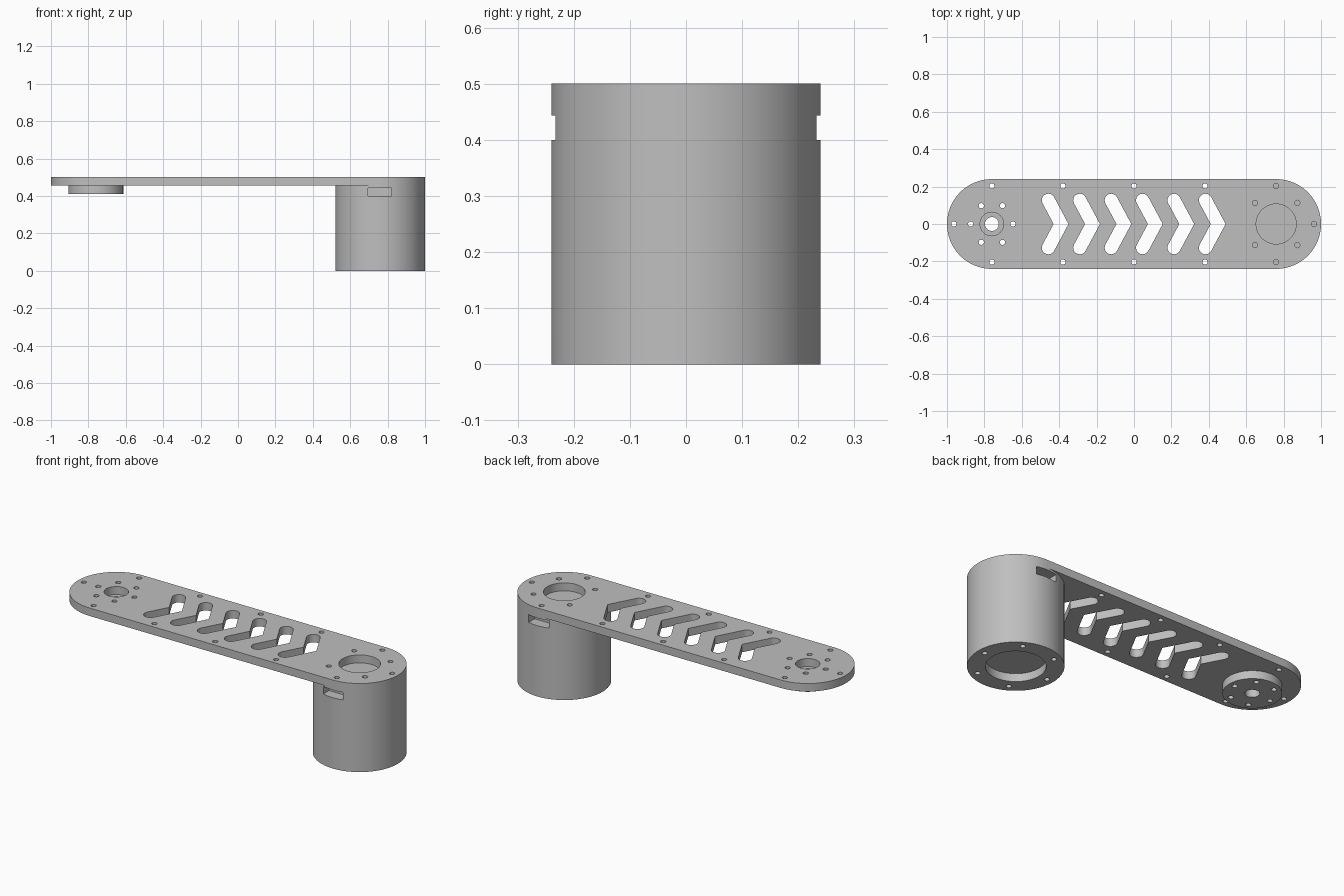
import bpy, bmesh
from math import sin, cos, pi, atan2, radians

if "Cube" in bpy.data.objects:
    bpy.data.objects.remove(bpy.data.objects["Cube"])

R, END = 0.24, 0.76            # arm half width, distance of each end centre
TOP, UNDER = 0.5, 0.455        # arm plate top and underside
HOLE = 0.014                   # screw hole radius

grey = bpy.data.materials.new("plain grey")
grey.use_nodes = True
grey.diffuse_color = (0.52, 0.52, 0.52, 1)
grey.node_tree.nodes["Principled BSDF"].inputs["Base Color"].default_value = grey.diffuse_color


def arc(x, y, r, start=0.0, sweep=2 * pi, n=24):
    """Points along an arc; a full circle leaves out the repeated end."""
    count = n if sweep >= 2 * pi else n + 1
    return [(x + r * cos(start + sweep * i / n), y + r * sin(start + sweep * i / n))
            for i in range(count)]


def ring(x, r, count, first=0.0):
    """Screw holes evenly spaced around an end centre."""
    return [arc(x + r * cos(first + 2 * pi * i / count),
                r * sin(first + 2 * pi * i / count), HOLE, n=16) for i in range(count)]


def prisms(name, parts):
    """One mesh of upright prisms from (outline, bottom, top)."""
    bm = bmesh.new()
    for outline, z0, z1 in parts:
        face = bm.faces.new([bm.verts.new((x, y, z0)) for x, y in outline])
        new = bmesh.ops.extrude_face_region(bm, geom=[face])["geom"]
        verts = [v for v in new if isinstance(v, bmesh.types.BMVert)]
        bmesh.ops.translate(bm, verts=verts, vec=(0, 0, z1 - z0))
    bmesh.ops.recalc_face_normals(bm, faces=bm.faces)
    mesh = bpy.data.meshes.new(name)
    bm.to_mesh(mesh)
    bm.free()
    ob = bpy.data.objects.new(name, mesh)
    bpy.context.collection.objects.link(ob)
    mesh.materials.append(grey)
    return ob


def finish(ob, cuts):
    """Cut the openings, then smooth the round walls."""
    cutter = prisms("cutter", cuts)
    mod = ob.modifiers.new("openings", 'BOOLEAN')
    mod.operation, mod.solver, mod.object = 'DIFFERENCE', 'EXACT', cutter
    bpy.ops.object.select_all(action='DESELECT')
    ob.select_set(True)
    bpy.context.view_layer.objects.active = ob
    bpy.ops.object.modifier_apply(modifier=mod.name)
    bpy.data.objects.remove(cutter)
    bpy.ops.object.shade_smooth_by_angle(angle=radians(30))


def chevron(x):
    """Bent slot with round ends, pointing to +x."""
    w, dx, dy = 0.035, -0.068, 0.127
    tilt = atan2(dy, dx)
    half = w / sin(tilt)
    upper = arc(x + dx, dy, w, tilt - pi / 2, pi, 12)
    lower = [(px, -py) for px, py in reversed(upper)]
    return [(x + half, 0)] + upper + [(x - half, 0)] + lower


def box(x0, x1, y0, y1):
    return [(x0, y0), (x1, y0), (x1, y1), (x0, y1)]


# Arm plate: rounded bar with chevron windows, bores and screw holes
plate = prisms("arm_plate", [(arc(END, 0, R, -pi / 2, pi, 40)
                              + arc(-END, 0, R, pi / 2, pi, 40), UNDER, TOP)])
openings = [chevron(-0.39 + 0.168 * i) for i in range(6)]
openings += [arc(s * x, side * 0.203, HOLE, n=16)
             for x, signs in ((0, (1,)), (0.38, (-1, 1)), (END, (-1, 1)))
             for s in signs for side in (-1, 1)]
openings += [arc(s * 0.963, 0, HOLE, n=16) for s in (-1, 1)]
openings += ring(END, 0.16, 4, pi / 4) + ring(-END, 0.113, 6)
openings += [arc(END, 0, 0.107, n=48), arc(-END, 0, 0.063, n=32)]
finish(plate, [(o, UNDER - 0.1, TOP + 0.1) for o in openings])

# Hub disc under the right end
hub = prisms("hub_disc", [(arc(-END, 0, 0.147, n=64), 0.41, UNDER)])
bores = ring(-END, 0.113, 6) + [arc(-END, 0, 0.037, n=32)]
finish(hub, [(o, 0.3, 0.6) for o in bores])

# Round housing under the left end: bottom recess, screw holes, side slots
housing = prisms("round_housing", [(arc(END, 0, R, n=80), 0, UNDER)])
cuts = [(o, -0.1, 0.045) for o in ring(END, 0.2, 6) + [arc(END, 0, 0.15, n=48)]]
cuts += [(box(0.695, 0.82, *sorted((s * 0.18, s * 0.3))), 0.4, 0.443) for s in (-1, 1)]
finish(housing, cuts)
